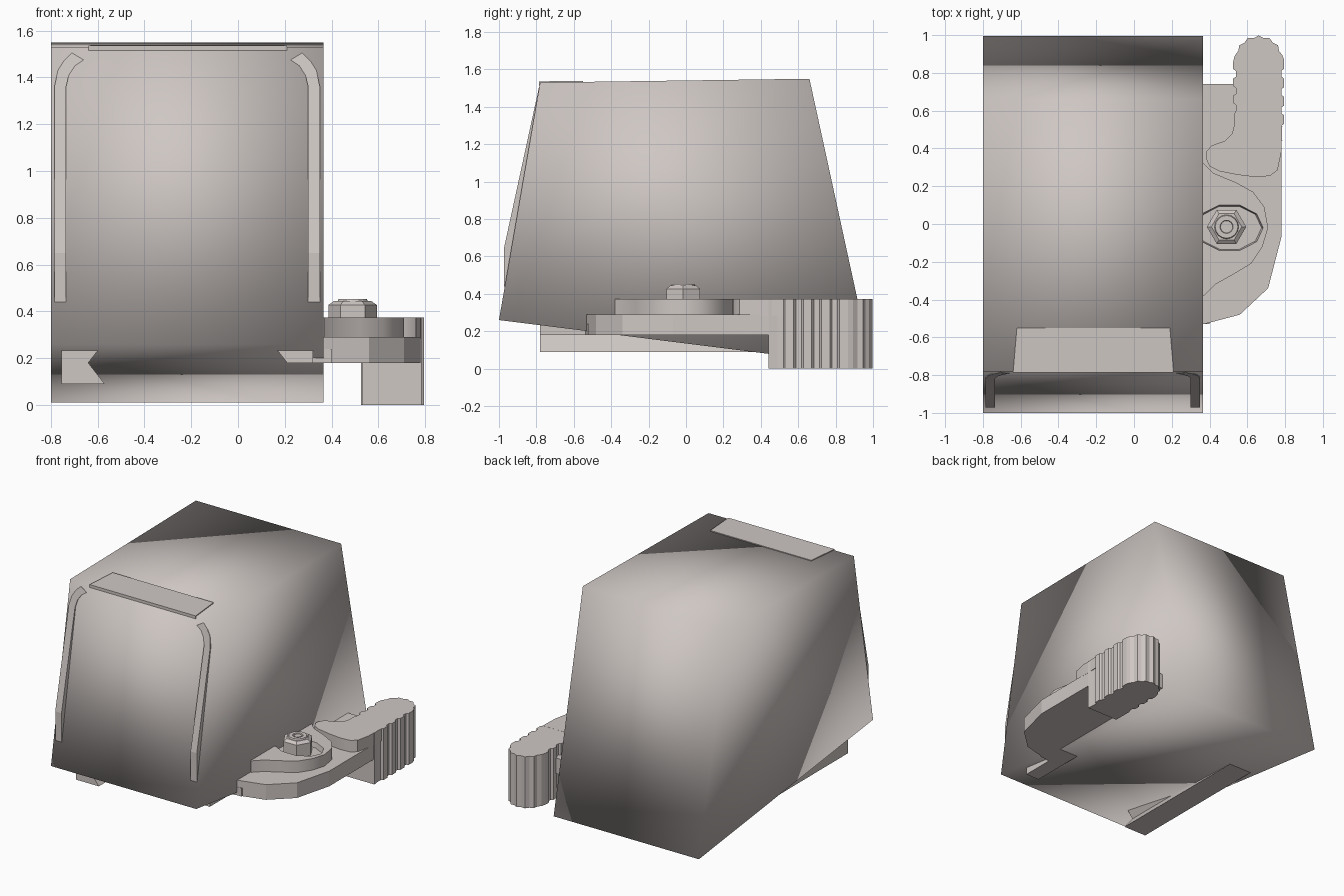
import bpy, bmesh, math
from mathutils import Vector

if "Cube" in bpy.data.objects:
    bpy.data.objects.remove(bpy.data.objects["Cube"])

grey = bpy.data.materials.new("warm_grey")
grey.diffuse_color = (0.62, 0.57, 0.55, 1)
grey.use_nodes = True
grey.node_tree.nodes["Principled BSDF"].inputs["Base Color"].default_value = grey.diffuse_color


def make(name, verts, faces, smooth=None):
    me = bpy.data.meshes.new(name)
    me.from_pydata(verts, [], faces)
    bm = bmesh.new()
    bm.from_mesh(me)
    bmesh.ops.recalc_face_normals(bm, faces=bm.faces)
    bm.to_mesh(me)
    bm.free()
    ob = bpy.data.objects.new(name, me)
    bpy.context.collection.objects.link(ob)
    me.materials.append(grey)
    if smooth is not None:
        for p in me.polygons:
            p.use_smooth = True
        if smooth < 180:
            bpy.ops.object.select_all(action='DESELECT')
            ob.select_set(True)
            bpy.context.view_layer.objects.active = ob
            bpy.ops.object.shade_smooth_by_angle(angle=math.radians(smooth))
    return ob


def loft(name, rings, smooth=None):
    """Skin a stack of equal-length closed rings and cap both ends."""
    n = len(rings[0])
    verts = [v for r in rings for v in r]
    faces = [tuple(range(n)), tuple(range(len(verts) - n, len(verts)))]
    for k in range(len(rings) - 1):
        for i in range(n):
            j = (i + 1) % n
            faces.append((k * n + i, k * n + j, (k + 1) * n + j, (k + 1) * n + i))
    return make(name, verts, faces, smooth)


def slab(name, outline, z0, z1, smooth=None):
    return loft(name, [[(x, y, z) for x, y in outline] for z in (z0, z1)], smooth)


def bar(name, profile, y0, y1):
    return loft(name, [[(x, y, z) for x, z in profile] for y in (y0, y1)])


def ring(cx, cy, r, z, n, start=0.0):
    return [(cx + r * math.cos(start + 2 * math.pi * i / n),
             cy + r * math.sin(start + 2 * math.pi * i / n), z) for i in range(n)]


# main housing: one fully smooth tapered box
side = [(-1.0, 0.26), (-0.78, 1.53), (0.66, 1.55), (0.995, 0.01)]
loft("housing", [[(x, y, z) for y, z in side] for x in (-0.8, 0.365)], smooth=180)

# thin plate on the top front edge
loft("top_plate", [[(-0.64, -0.785, z), (0.21, -0.785, z), (0.19, -0.55, z + .003), (-0.62, -0.55, z + .003)]
                   for z in (1.515, 1.536)])

# two curved ribs on the front face
outer = [(0.35, 0.44), (0.35, 0.65), (0.35, 1.36), (0.335, 1.43), (0.31, 1.47), (0.275, 1.505)]
inner = [(0.30, 0.44), (0.30, 0.65), (0.30, 1.36), (0.288, 1.41), (0.262, 1.45), (0.225, 1.475)]


def rib_y(z):
    return -0.972 if z < 0.65 else -0.972 + (z - 0.65) * 0.187 / 0.86


for name, flip in (("right_rib", False), ("left_rib", True)):
    sx = (lambda x: -0.435 - x) if flip else (lambda x: x)
    rings = []
    for (xo, zo), (xi, zi) in zip(outer, inner):
        yo, yi = rib_y(zo), rib_y(zi)
        rings.append([(sx(xo), yo, zo), (sx(xi), yi, zi),
                      (sx(xi), yi + 0.06, zi), (sx(xo), yo + 0.06, zo)])
    loft(name, rings)

# clamp rails under the housing
bar("left_clamp_rail", [(-0.755, 0.27), (-0.57, 0.27), (-0.64, 0.18), (-0.57, 0.09), (-0.755, 0.09)], -0.78, 0.44)
bar("right_clamp_claw", [(0.14, 0.27), (0.32, 0.27), (0.32, 0.18), (0.21, 0.18)], -0.78, 0.0)
bar("claw_arm", [(0.30, 0.24), (0.40, 0.24), (0.40, 0.18), (0.30, 0.18)], -0.53, 0.0)

# lever base plate
slab("lever_plate", [(0.3, -0.54), (0.37, -0.53), (0.56, -0.48), (0.71, -0.34), (0.78, -0.07),
                     (0.78, 0.6), (0.54, 0.74), (0.3, 0.74)], 0.18, 0.29)
slab("lever_step", [(0.3, 0.42), (0.54, 0.42), (0.54, 0.74), (0.3, 0.74)], 0.2, 0.292)

# curved boss with a shallow recess cut around the nut
boss = slab("pivot_boss", [(0.3, -0.39), (0.37, -0.38), (0.43, -0.32), (0.52, -0.27), (0.62, -0.21), (0.68, -0.12),
                           (0.71, -0.02), (0.69, 0.09), (0.63, 0.17), (0.54, 0.22), (0.42, 0.27), (0.37, 0.32),
                           (0.3, 0.33)], 0.285, 0.373, 35)
pts = ring(0, 0, 1, 0, 10, math.radians(0))
cut = loft("recess_cutter", [[(0.505 + 0.185 * s * x, -0.02 + 0.13 * s * y, z) for x, y, _ in pts]
                             for s, z in ((0.92, 0.335), (1.0, 0.40))])
cut.hide_render = True
cut.hide_viewport = True
mod = boss.modifiers.new("recess", 'BOOLEAN')
mod.object = cut
mod.operation = 'DIFFERENCE'
mod.solver = 'EXACT'

# hex nut with bevelled top, collar and stud
nx, ny = 0.49, -0.015
loft("hex_nut", [ring(nx, ny, r, z, 6) for r, z in ((0.104, 0.33), (0.104, 0.427), (0.08, 0.444))])
loft("nut_collar", [ring(nx, ny, r, z, 16) for r, z in
                    ((0.066, 0.44), (0.06, 0.453), (0.035, 0.453), (0.028, 0.43))])
loft("stud", [ring(nx, ny, r, z, 12) for r, z in ((0.024, 0.42), (0.024, 0.45))])

# grip outline: notched straight sides and a scalloped round tip
grip = [(0.53, 0.44), (0.785, 0.44)]
for i in range(4):
    y = 0.49 + i * 0.097
    grip += [(0.780, y), (0.780, y + 0.03), (0.795, y + 0.04), (0.795, y + 0.085)]
for i in range(13):
    a = math.radians(10 + 160 * i / 12)
    r = 0.128 if i % 2 == 0 else 0.117
    grip.append((0.66 + r * math.cos(a), 0.87 + r * math.sin(a)))
for i in range(3):
    y = 0.86 - i * 0.09
    grip += [(0.525, y), (0.525, y - 0.04), (0.54, y - 0.05), (0.54, y - 0.08)]
grip.append((0.53, 0.58))
slab("lever_grip", grip, 0.0, 0.373)

# rounded thumb pad joining grip and lever
slab("thumb_pad", [(0.53, 0.52), (0.52, 0.48), (0.48, 0.44), (0.41, 0.415), (0.385, 0.385), (0.38, 0.35),
                   (0.40, 0.305), (0.45, 0.28), (0.55, 0.26), (0.65, 0.248), (0.72, 0.255), (0.76, 0.285),
                   (0.78, 0.38), (0.785, 0.52)], 0.285, 0.3735, 35)
